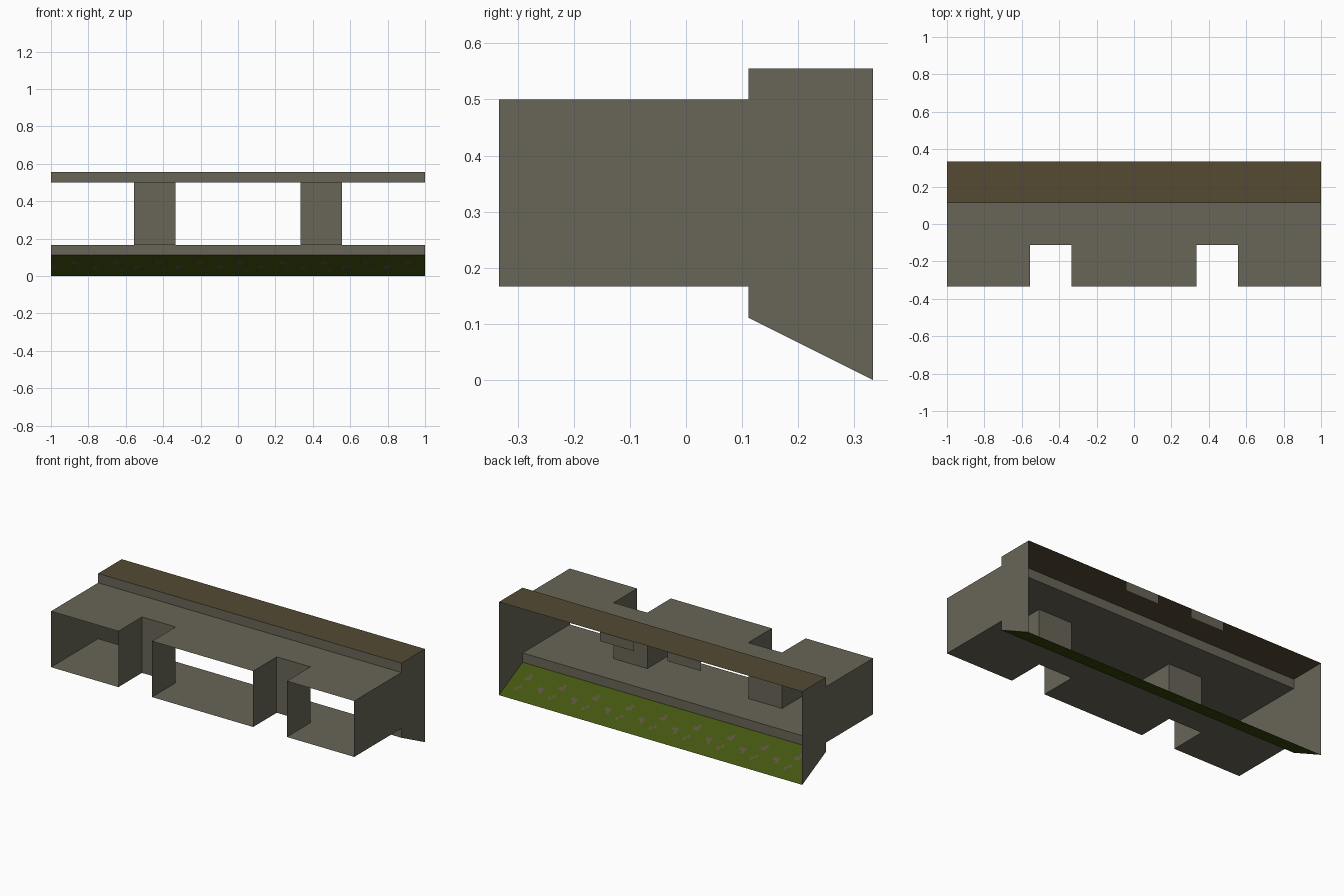
import bpy

if "Cube" in bpy.data.objects:
    bpy.data.objects.remove(bpy.data.objects["Cube"])

# Model grid: everything sits on multiples of 1/9 and 1/18
S = 1 / 9
BACK, STEP, NOTCH, FRONT = 3 * S, S, -S, -3 * S
TOP, ROOF, FLOOR, LOW = 5 * S, 0.5, 1.5 * S, S
N0, N1 = 3 * S, 5 * S          # notch sides in x


def material(name, rgb):
    m = bpy.data.materials.new(name)
    m.diffuse_color = (*rgb, 1)
    m.use_nodes = True
    m.node_tree.nodes["Principled BSDF"].inputs["Base Color"].default_value = m.diffuse_color
    return m


STONE = material("grey stone", (0.138, 0.130, 0.095))
EARTH = material("brown earth", (0.091, 0.069, 0.034))
GRASS = material("green grass", (0.058, 0.093, 0.005))
SPOT = material("brown spots", (0.114, 0.084, 0.058))


def sheet(name, verts, faces, *mats):
    me = bpy.data.meshes.new(name)
    me.from_pydata(verts, [], faces)
    for m in mats:
        me.materials.append(m)
    ob = bpy.data.objects.new(name, me)
    bpy.context.collection.objects.link(ob)
    return ob


def poly(name, verts, mat):
    return sheet(name, verts, [list(range(len(verts)))], mat)


def upright(name, x0, x1, y, z0, z1, mat=STONE):
    return poly(name, [(x0, y, z0), (x1, y, z0), (x1, y, z1), (x0, y, z1)], mat)


# End walls share one side profile
profile = [(FRONT, FLOOR), (STEP, FLOOR), (STEP, LOW), (BACK, 0),
           (BACK, TOP), (STEP, TOP), (STEP, ROOF), (FRONT, ROOF)]
poly("right_end_wall", [(1, y, z) for y, z in profile], STONE)
poly("left_end_wall", [(-1, y, z) for y, z in reversed(profile)], STONE)

# Roof and floor slabs with two notches in the front edge
outline = [(-1, FRONT), (-N1, FRONT), (-N1, NOTCH), (-N0, NOTCH), (-N0, FRONT),
           (N0, FRONT), (N0, NOTCH), (N1, NOTCH), (N1, FRONT), (1, FRONT),
           (1, STEP), (-1, STEP)]
poly("roof", [(x, y, ROOF) for x, y in outline], STONE)
poly("floor", [(x, y, FLOOR) for x, y in reversed(outline)], STONE)

# Walls lining each notch (back and both sides)
for i, name in ((1, "left_notch_walls"), (5, "right_notch_walls")):
    path = outline[i:i + 4] if i == 1 else outline[5:9]
    verts = [(x, y, z) for z in (FLOOR, ROOF) for x, y in path]
    sheet(name, verts, [(k, k + 1, k + 5, k + 4) for k in range(3)], STONE)

# Steps up to the raised ledge and down to the bank
upright("upper_step", -1, 1, STEP, ROOF, TOP)
upright("lower_step", -1, 1, STEP, LOW, FLOOR)

# Raised brown ledge and its two back tabs
poly("ledge", [(-1, STEP, TOP), (1, STEP, TOP), (1, BACK, TOP), (-1, BACK, TOP)], EARTH)
upright("left_back_tab", -S, -3 * S, BACK, ROOF, TOP)
upright("right_back_tab", 3 * S, S, BACK, ROOF, TOP)

# Sloping grass bank, speckled by a repeating rule on a fine grid
NX, NY, TILE = 108, 12, 12
speckle = {(4, 7), (5, 7), (5, 8), (11, 4), (11, 5), (10, 5), (3, 3), (4, 4)}
verts = [(1 - 2 * i / NX, BACK - 2 * S * j / NY, LOW * j / NY)
         for j in range(NY + 1) for i in range(NX + 1)]
W = NX + 1
faces = [(j * W + i, j * W + i + 1, (j + 1) * W + i + 1, (j + 1) * W + i)
         for j in range(NY) for i in range(NX)]
bank = sheet("grass_bank", verts, faces, GRASS, SPOT)
for p in bank.data.polygons:
    if p.normal.z < 0:
        bank.data.flip_normals()
        break
for p in bank.data.polygons:
    j, i = divmod(p.index, NX)
    p.material_index = int((i % TILE, j) in speckle)
